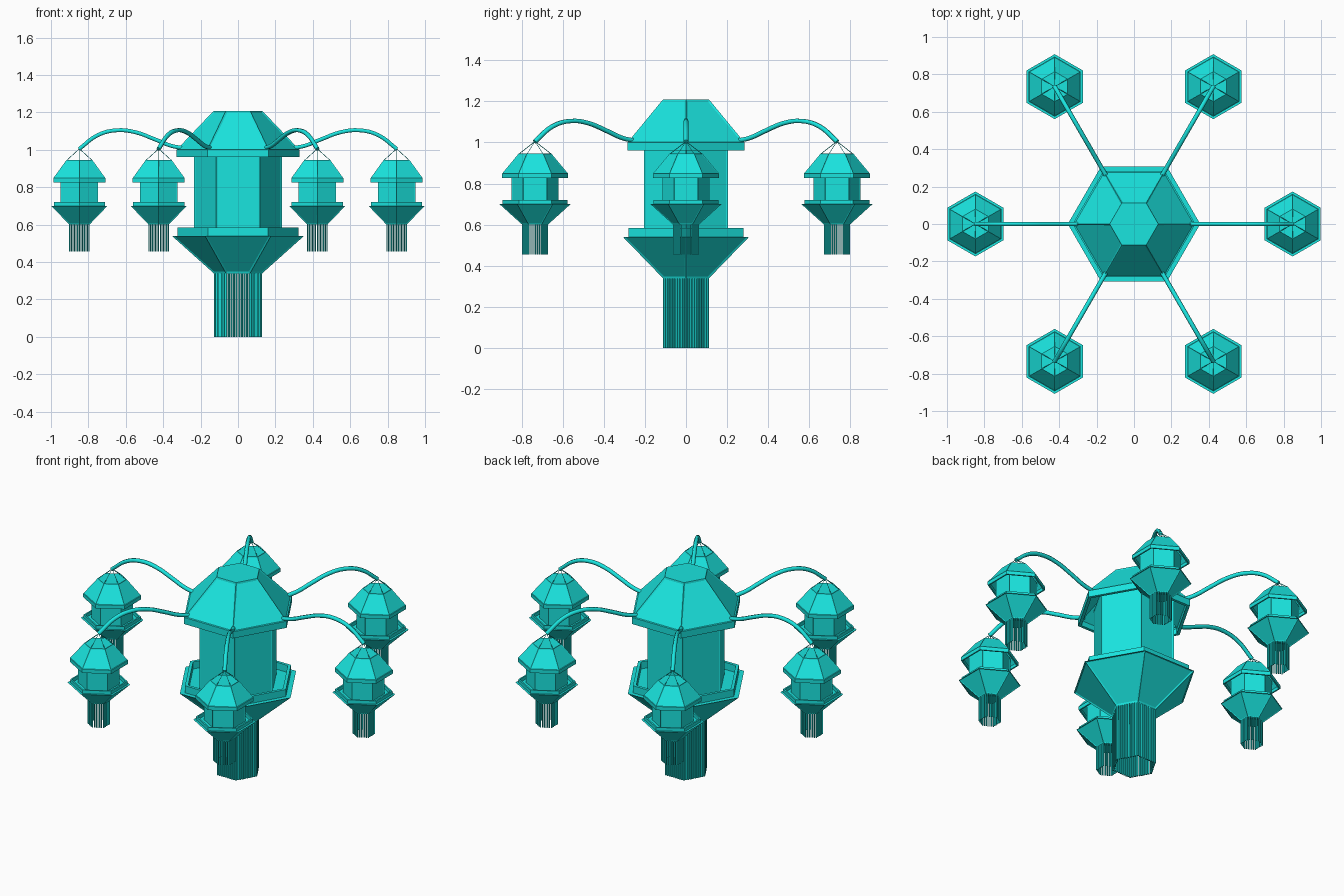
import bpy, bmesh
from math import cos, sin, pi
from mathutils import Vector

if "Cube" in bpy.data.objects:
    bpy.data.objects.remove(bpy.data.objects["Cube"])

mat = bpy.data.materials.new("turquoise")
mat.diffuse_color = (0.01, 0.78, 0.74, 1)
mat.use_nodes = True
mat.node_tree.nodes["Principled BSDF"].inputs["Base Color"].default_value = mat.diffuse_color


def finish(name, bm):
    me = bpy.data.meshes.new(name)
    bm.to_mesh(me)
    bm.free()
    me.materials.append(mat)
    return place(name, me)


def place(name, me, loc=(0, 0, 0)):
    ob = bpy.data.objects.new(name, me)
    ob.location = loc
    bpy.context.collection.objects.link(ob)
    return ob


def corner(r, z, k, rot):
    a = rot + k * pi / 3
    return Vector((r * cos(a), r * sin(a), z))


def hex_loft(name, rings, rot, band=None, frame=0.01, depth=0.005):
    """Stack of hexagon rings; the faces of one band get recessed panels."""
    bm = bmesh.new()
    loops = [[bm.verts.new(corner(r, z, k, rot)) for k in range(6)] for r, z in rings]
    panels = []
    for i, (a, b) in enumerate(zip(loops, loops[1:])):
        for k in range(6):
            j = (k + 1) % 6
            f = bm.faces.new((a[k], a[j], b[j], b[k]))
            if i == band:
                panels.append(f)
    bm.faces.new(loops[0])
    bm.faces.new(loops[-1])
    bmesh.ops.recalc_face_normals(bm, faces=bm.faces[:])
    if panels:
        bmesh.ops.inset_individual(bm, faces=panels, thickness=frame, depth=-depth)
    return finish(name, bm)


def add_rod(bm, p, q, r, sides=5):
    d = q - p
    m = d.to_track_quat('Z', 'Y').to_matrix().to_4x4()
    m.translation = (p + q) / 2
    bmesh.ops.create_cone(bm, cap_ends=True, segments=sides, radius1=r, radius2=r,
                          depth=d.length, matrix=m)


def lantern(prefix, rot, s, roof_top_r, zs, strands, strand_r):
    """zs: roof top, eave, eave bottom, tray top, funnel top, funnel bottom, fringe end"""
    top, eave, eave_b, tray, fun, fun_b, end = zs
    fr, dp = 0.012 * s, 0.005 * s
    parts = []
    # roof with hollow eave
    parts.append(hex_loft(prefix + "_roof", [
        (roof_top_r, top), (0.328 * s, eave), (0.328 * s, eave_b), (0.308 * s, eave_b),
        (0.308 * s, eave - 0.008 * s), (roof_top_r * 0.9, top - 0.02 * s)], rot, 0, fr, dp))
    # panelled body
    parts.append(hex_loft(prefix + "_body", [
        (0.235 * s, fun - 0.005), (0.235 * s, eave + 0.04 * s)], rot, 0, fr, dp))
    # funnel base with raised tray rim
    parts.append(hex_loft(prefix + "_base", [
        (0.128 * s, fun_b), (0.354 * s, fun), (0.323 * s, fun), (0.323 * s, tray),
        (0.303 * s, tray), (0.303 * s, fun)], rot, 0, fr, dp))
    # fringe strands along the hexagon edge
    bm = bmesh.new()
    for k in range(6):
        a, b = corner(0.122 * s, 0, k, rot), corner(0.122 * s, 0, k + 1, rot)
        for i in range(strands):
            p = a.lerp(b, i / strands)
            add_rod(bm, Vector((p.x, p.y, fun_b + 0.005)), Vector((p.x, p.y, end)), strand_r, 6)
    parts.append(finish(prefix + "_fringe", bm))
    return parts


# central lantern
lantern("main", 0, 1.0, 0.13, (1.208, 1.0, 0.96, 0.583, 0.54, 0.338, 0.0), 9, 0.0062)

# small lantern, built once about the axis
TIP = 1.005
small = lantern("small", pi / 6, 0.49, 0.08,
                (0.945, 0.848, 0.826, 0.72, 0.70, 0.60, 0.455), 6, 0.0034)

# hanging strings from arm tip to the roof corners
bm = bmesh.new()
for k in range(6):
    add_rod(bm, Vector((0, 0, TIP)), corner(0.078, 0.944, k, pi / 6), 0.0017, 4)
small.append(finish("small_strings", bm))

# curved arm
cu = bpy.data.curves.new("arm_curve", 'CURVE')
cu.dimensions = '3D'
cu.bevel_depth = 0.012
cu.bevel_resolution = 1
cu.resolution_u = 4
cu.use_fill_caps = True
pts = [(0.29, 1.008), (0.36, 1.022), (0.45, 1.058), (0.55, 1.094),
       (0.65, 1.104), (0.75, 1.078), (0.85, 1.003)]
sp = cu.splines.new('BEZIER')
sp.bezier_points.add(len(pts) - 1)
for bp, (x, z) in zip(sp.bezier_points, pts):
    bp.co = (x, 0, z)
    bp.handle_left_type = bp.handle_right_type = 'AUTO'
cu.materials.append(mat)

# six arms, each carrying a small lantern
R = 0.848
for k in range(6):
    a = k * pi / 3
    arm = place("arm_%d" % (k + 1), cu)
    arm.rotation_euler = (0, 0, a)
    loc = (R * cos(a), R * sin(a), 0)
    for part in small:
        if k == 0:
            part.location = loc
        else:
            place(part.name + "_%d" % (k + 1), part.data, loc)
